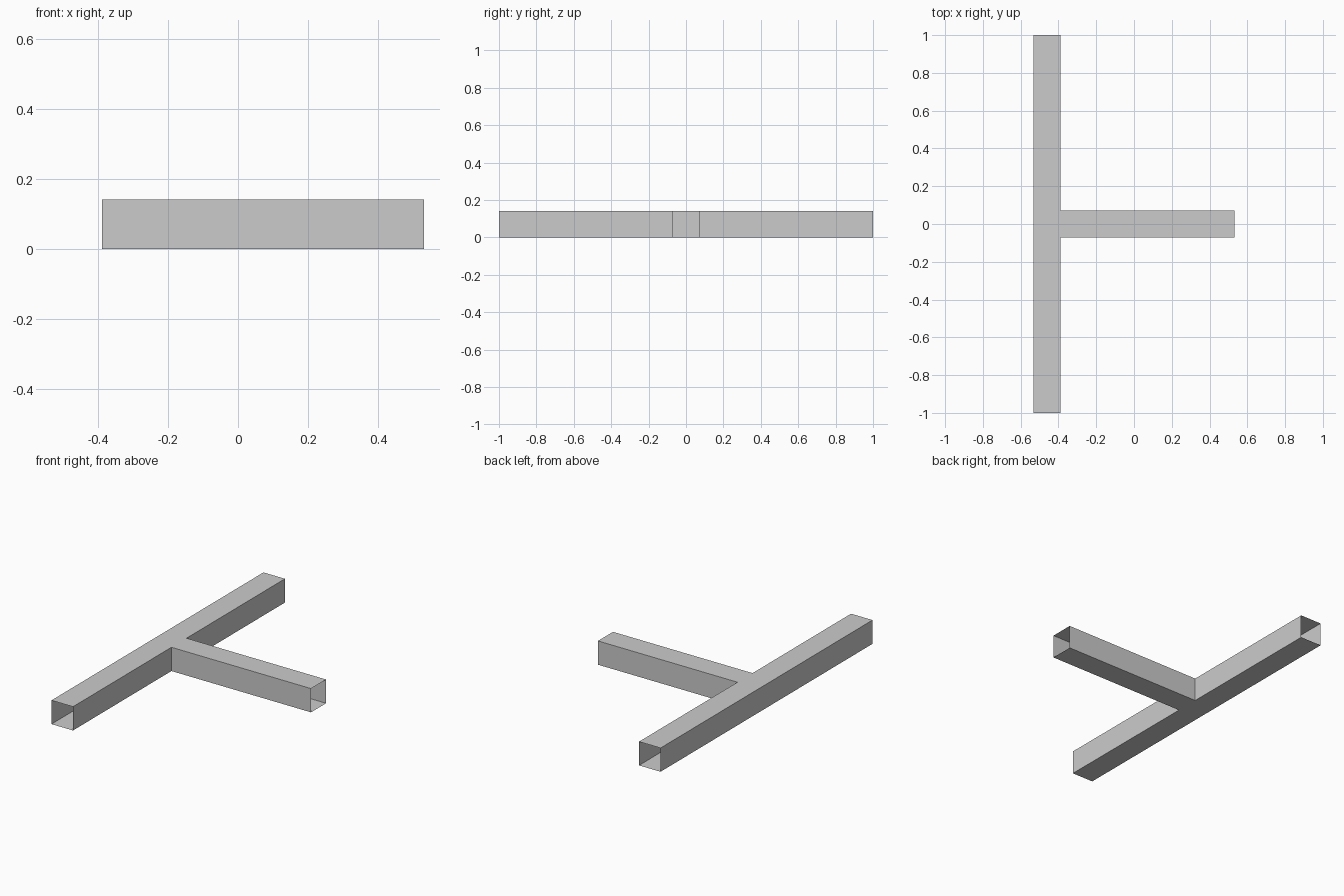
import bpy
import bmesh

cube = bpy.data.objects.get("Cube")
if cube:
    bpy.data.objects.remove(cube, do_unlink=True)

WIDTH = 0.142      # side of the square duct
HALF_X = 0.532
HALF_Y = 1.0

grey = bpy.data.materials.new("light_grey")
grey.use_nodes = True
colour = (0.6, 0.6, 0.6, 1)
grey.diffuse_color = colour
grey.node_tree.nodes["Principled BSDF"].inputs["Base Color"].default_value = colour

# T-shaped plan of the long duct and its branch
inner = -HALF_X + WIDTH
h = WIDTH / 2
plan = [(-HALF_X, -HALF_Y), (inner, -HALF_Y), (inner, -h), (HALF_X, -h),
        (HALF_X, h), (inner, h), (inner, HALF_Y), (-HALF_X, HALF_Y)]

# Thin-walled duct: extrude the plan, then open the three ends
bm = bmesh.new()
base = bm.faces.new([bm.verts.new((x, y, 0)) for x, y in plan])
top = bmesh.ops.extrude_face_region(bm, geom=[base], use_keep_orig=True)["geom"]
bmesh.ops.translate(bm, verts=[v for v in top if isinstance(v, bmesh.types.BMVert)],
                    vec=(0, 0, WIDTH))
bmesh.ops.recalc_face_normals(bm, faces=bm.faces)


def is_open_end(face):
    c = face.calc_center_median()
    return abs(c.y) > HALF_Y - 0.01 or c.x > HALF_X - 0.01


ends = [f for f in bm.faces if is_open_end(f)]
bmesh.ops.delete(bm, geom=ends, context="FACES_ONLY")

mesh = bpy.data.meshes.new("tee_duct")
bm.to_mesh(mesh)
bm.free()
mesh.materials.append(grey)
duct = bpy.data.objects.new("tee_duct", mesh)
bpy.context.collection.objects.link(duct)
